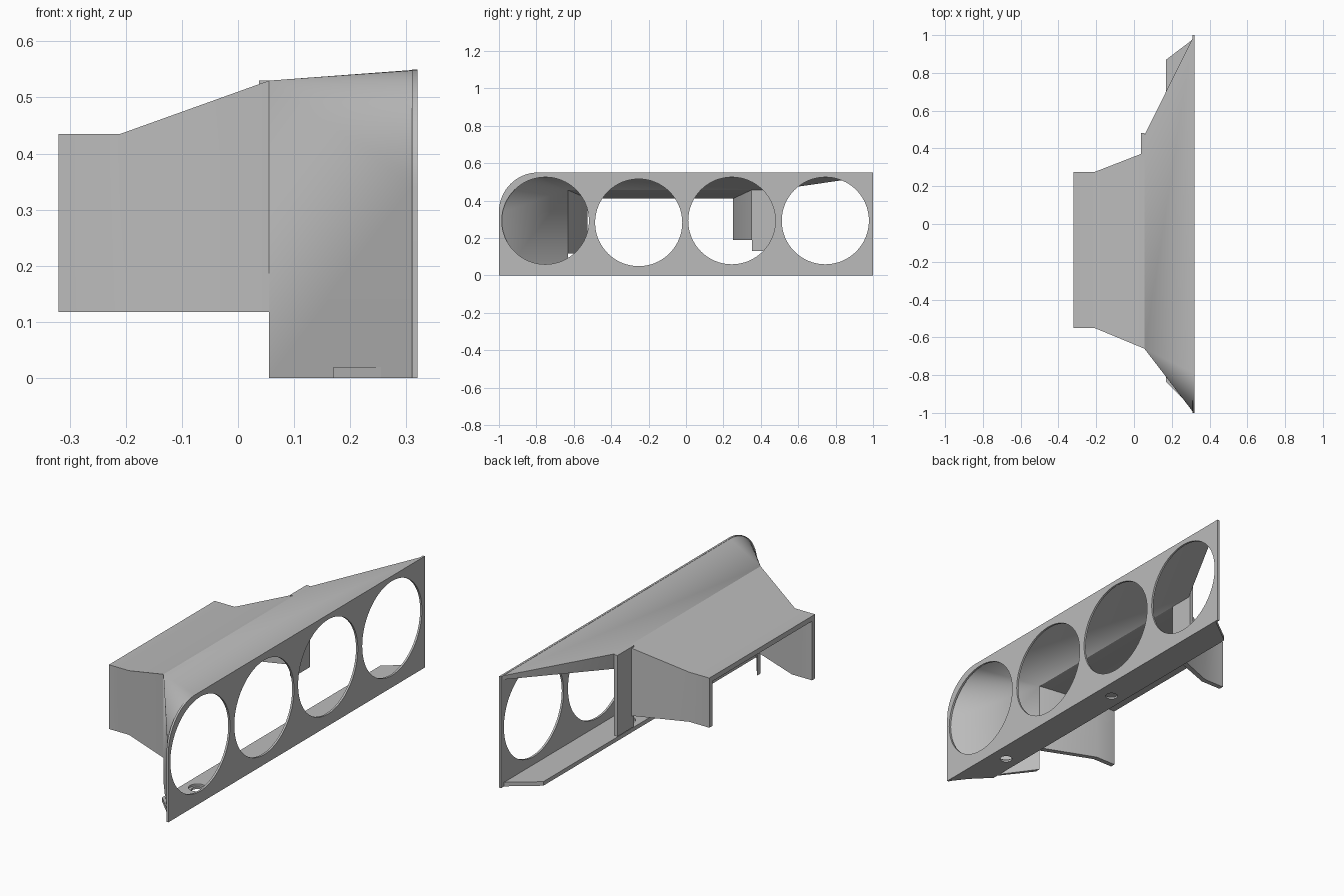
import bpy, bmesh, math

cube = bpy.data.objects.get("Cube")
if cube:
    bpy.data.objects.remove(cube, do_unlink=True)

grey = bpy.data.materials.new("plain_grey")
grey.use_nodes = True
grey.diffuse_color = (0.5, 0.5, 0.5, 1)
grey.node_tree.nodes["Principled BSDF"].inputs["Base Color"].default_value = (0.5, 0.5, 0.5, 1)


def finish(obj):
    """Give the part its colour and smooth its round faces only."""
    bpy.ops.object.select_all(action='DESELECT')
    obj.select_set(True)
    bpy.context.view_layer.objects.active = obj
    if obj.type == 'CURVE':
        bpy.ops.object.convert(target='MESH')
        obj = bpy.context.view_layer.objects.active
    obj.data.materials.clear()
    obj.data.materials.append(grey)
    bpy.ops.object.shade_smooth_by_angle(angle=math.radians(30))


def link(name, data):
    obj = bpy.data.objects.new(name, data)
    bpy.context.scene.collection.objects.link(obj)
    return obj


def arc(cx, cy, r, start, end, steps):
    angles = [math.radians(start + (end - start) * i / steps) for i in range(steps + 1)]
    return [(cx + r * math.cos(a), cy + r * math.sin(a)) for a in angles]


def sheet(name, outline, holes, thickness, location, rotation=(0, 0, 0)):
    """Flat plate with round holes (x, y, radius)."""
    curve = bpy.data.curves.new(name, 'CURVE')
    curve.dimensions = '2D'
    curve.fill_mode = 'BOTH'
    curve.extrude = thickness / 2
    for loop in [outline] + [arc(x, y, r, 0, 360, 64)[:-1] for x, y, r in holes]:
        spline = curve.splines.new('POLY')
        spline.points.add(len(loop) - 1)
        for point, (x, y) in zip(spline.points, loop):
            point.co = (x, y, 0, 1)
        spline.use_cyclic_u = True
    obj = link(name, curve)
    obj.location = location
    obj.rotation_euler = rotation
    finish(obj)


def loft(name, sections):
    """Solid through closed (y, z) sections placed along x."""
    bm = bmesh.new()
    rings = [[bm.verts.new((x, y, z)) for y, z in pts] for x, pts in sections]
    n = len(rings[0])
    for a, b in zip(rings, rings[1:]):
        for i in range(n):
            j = (i + 1) % n
            bm.faces.new((a[i], a[j], b[j], b[i]))
    bm.faces.new(rings[0])
    bm.faces.new(rings[-1])
    bmesh.ops.remove_doubles(bm, verts=bm.verts, dist=0.0001)
    bmesh.ops.recalc_face_normals(bm, faces=bm.faces)
    mesh = bpy.data.meshes.new(name)
    bm.to_mesh(mesh)
    bm.free()
    finish(link(name, mesh))


# Front plate with one rounded corner and four round openings
plate = [(-1, 0), (1, 0), (1, 0.55)] + arc(-0.79, 0.34, 0.21, 90, 180, 16)
openings = [(-0.752, 0.292, 0.233), (-0.253, 0.282, 0.233),
            (0.245, 0.292, 0.233), (0.745, 0.292, 0.233)]
sheet("front_plate", plate, openings, 0.01, (0.315, 0, 0),
      (math.pi / 2, 0, math.pi / 2))

# Bottom ledge in two layers, the upper with wider screw recesses
ledge = [(0.17, -0.835), (0.315, -0.98), (0.315, 0.98), (0.17, 0.87)]
for name, radius, z in (("ledge_lower", 0.028, 0.005), ("ledge_upper", 0.04, 0.015)):
    sheet(name, ledge, [(0.24, -0.66, radius), (0.24, 0.12, radius)], 0.01, (0, 0, z))


# Flared hood between the duct and the plate
def hood_path(side, top, radius, end):
    return [(side, 0)] + arc(side + radius, top - radius, radius, 180, 90, 16) + [(end, top)]


def hood_section(outer, inner):
    return hood_path(*outer) + hood_path(*inner)[::-1]


loft("flared_hood", [
    (0.055, hood_section((-0.66, 0.53, 0, 0.47), (-0.632, 0.456, 0, 0.47))),
    (0.311, hood_section((-0.993, 0.549, 0.207, 0.985), (-0.985, 0.53, 0.195, 0.985)))])


# Rear duct: roof and two side walls, open below
def duct_section(right, left, top, wall, under):
    return [(right, 0.118), (right, top), (left, top), (left, 0.19),
            (left - wall, 0.19), (left - wall, under), (right + wall, under),
            (right + wall, 0.118)]


loft("rear_duct", [
    (-0.32, duct_section(-0.55, 0.275, 0.435, 0.024, 0.41)),
    (-0.21, duct_section(-0.55, 0.275, 0.435, 0.024, 0.41)),
    (0.055, duct_section(-0.66, 0.378, 0.53, 0.028, 0.456))])

# Upright flange at the end of the left duct wall
flange = [(0.352, 0.13), (0.482, 0.13), (0.482, 0.53), (0.352, 0.53)]
loft("side_flange", [(0.037, flange), (0.056, flange)])
